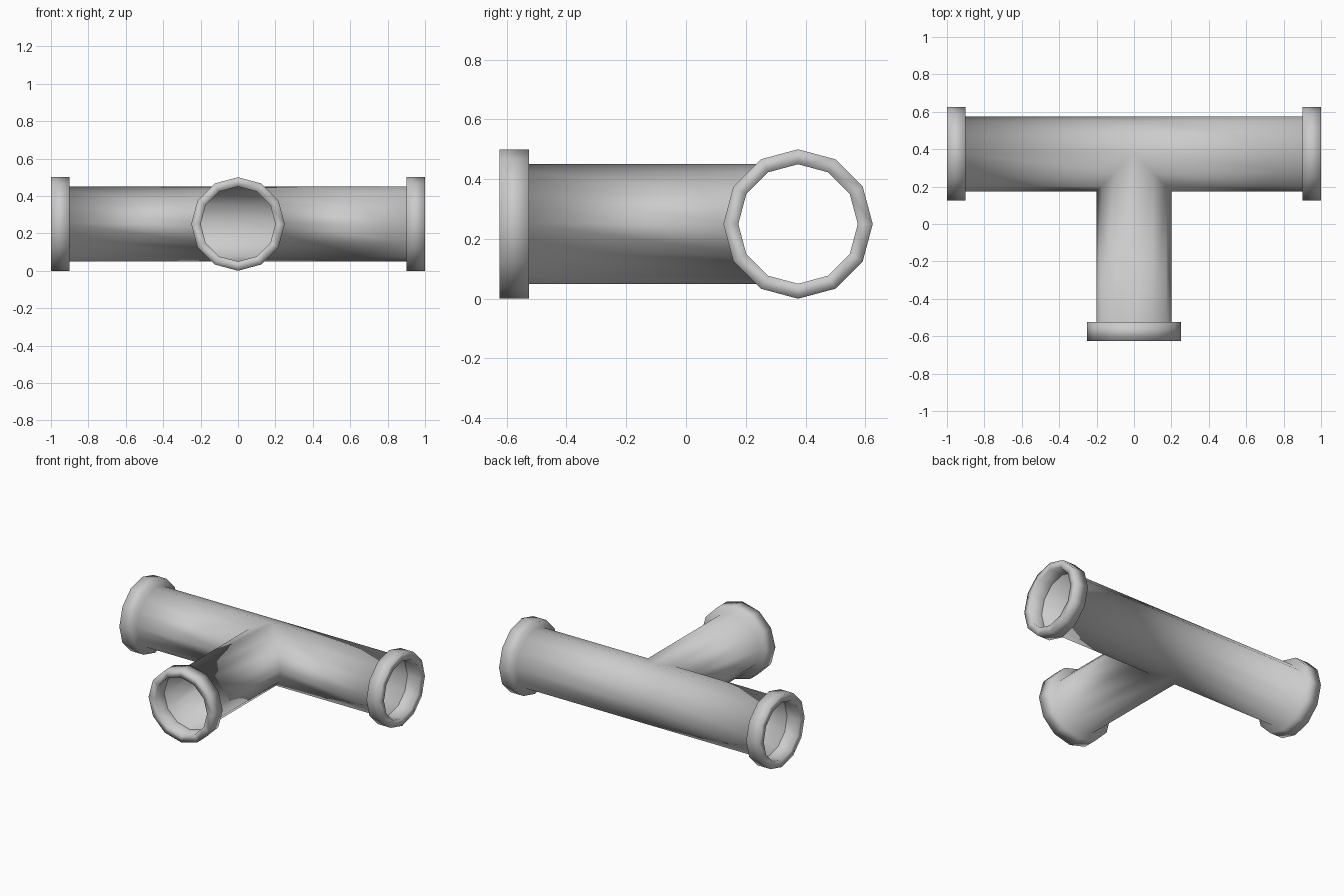
import bpy, bmesh, math
from mathutils import Matrix, Vector

if "Cube" in bpy.data.objects:
    bpy.data.objects.remove(bpy.data.objects["Cube"])

SIDES, R, FLANGE_R, FLANGE_LEN, ARM = 12, 0.20, 0.25, 0.10, 1.0
CENTRE = Vector((0, 0.375, 0.25))

bm = bmesh.new()
mitre_verts = []


def arm(turn, mitre):
    """Tube with a flanged end, running from the mitred joint along local x."""
    rot = Matrix.Rotation(turn, 3, 'Z')

    def ring(radius, along):
        verts = []
        for i in range(SIDES):
            a = 2 * math.pi * i / SIDES
            y, z = radius * math.cos(a), radius * math.sin(a)
            verts.append(bm.verts.new(CENTRE + rot @ Vector((along(y), y, z))))
        return verts

    # joint, pipe end, flange back, flange front, bore mouth, bore lining
    rings = [ring(R, mitre)]
    mitre_verts.extend(rings[0])
    back = ARM - FLANGE_LEN
    for radius, x in ((R, back), (FLANGE_R, back), (FLANGE_R, ARM), (R, ARM), (R, back)):
        rings.append(ring(radius, lambda y, x=x: x))
    for a, b in zip(rings, rings[1:]):
        for i in range(SIDES):
            j = (i + 1) % SIDES
            bm.faces.new((a[i], a[j], b[j], b[i]))


# right and left arms of the main pipe, then the front branch
arm(0, lambda y: max(0, -y))
arm(math.pi, lambda y: max(0, y))
arm(-math.pi / 2, abs)

# weld the three arms at the joint
bmesh.ops.remove_doubles(bm, verts=mitre_verts, dist=0.001)
for f in bm.faces:
    f.smooth = True

mesh = bpy.data.meshes.new("pipe_tee")
bm.to_mesh(mesh)
bm.free()
bpy.context.collection.objects.link(bpy.data.objects.new("pipe_tee", mesh))
